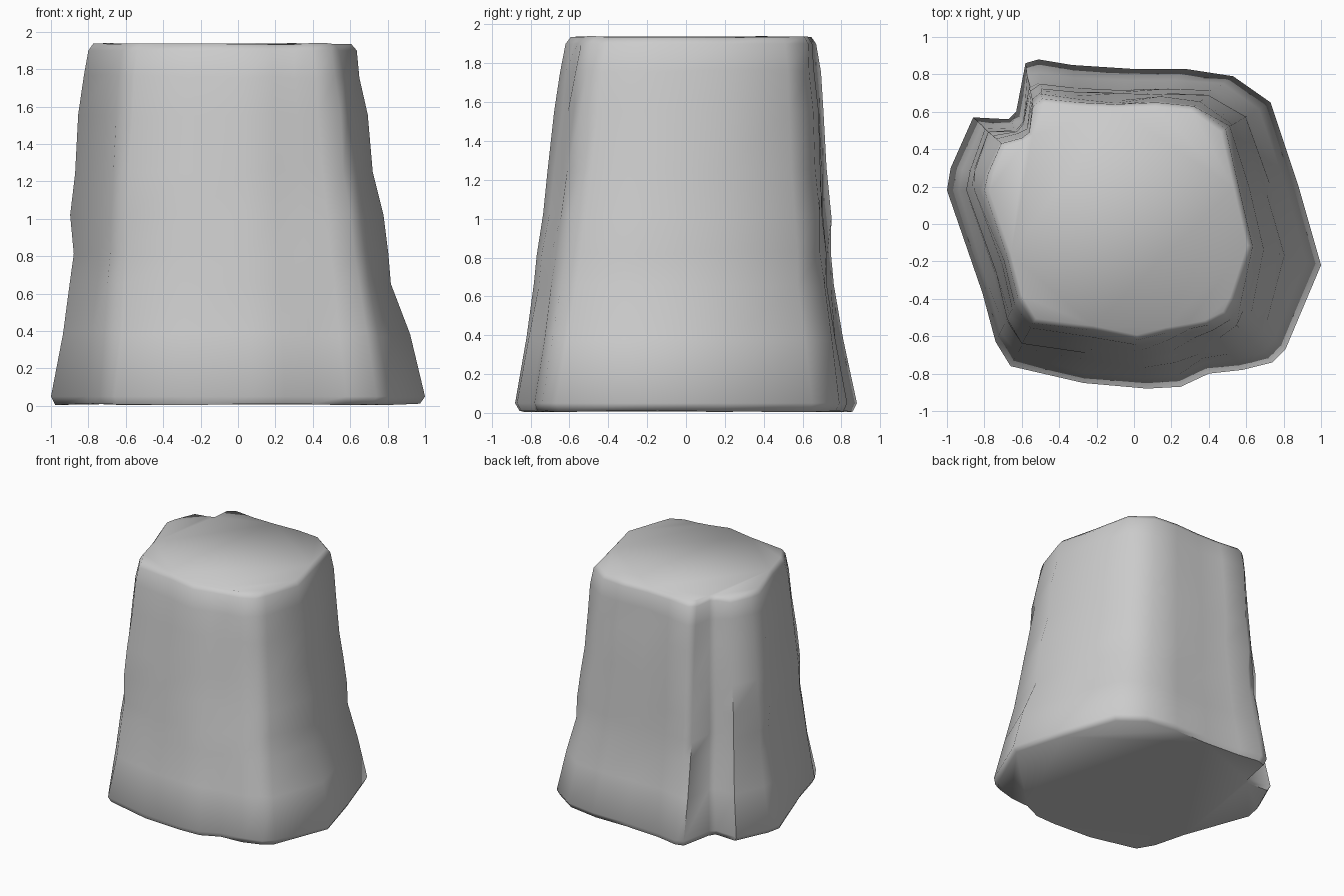
import bpy, bmesh, math, random
from mathutils import Vector

if "Cube" in bpy.data.objects:
    bpy.data.objects.remove(bpy.data.objects["Cube"])

random.seed(4)

# Matching outlines of the stump: foot and crown, counter-clockwise
foot = [(1.0, -.22), (.88, .2), (.73, .65), (.53, .79), (.27, .83), (-.02, .83),
        (-.33, .85), (-.51, .88), (-.58, .86), (-.63, .60), (-.67, .56), (-.86, .57),
        (-.98, .30), (-1.0, .18), (-.81, -.37), (-.74, -.63), (-.66, -.76),
        (-.27, -.85), (.07, -.88), (.25, -.87), (.40, -.80), (.58, -.78),
        (.74, -.74), (.81, -.67)]
crown = [(.635, -.12), (.56, .2), (.49, .51), (.32, .63), (.12, .65), (-.1, .64),
         (-.3, .65), (-.49, .67), (-.54, .63), (-.56, .49), (-.60, .46), (-.71, .43),
         (-.78, .27), (-.80, .18), (-.68, -.17), (-.62, -.40), (-.54, -.53),
         (-.22, -.57), (.02, -.62), (.18, -.58), (.30, -.56), (.40, -.54),
         (.50, -.49), (.54, -.41)]

# Height, then taper fraction towards right, left, front and back
levels = [(.05, 0, 0, 0, 0), (.38, .19, .27, .22, .34), (.66, .48, .45, .35, .55),
          (.82, .54, .56, .46, .64), (1.02, .61, .55, .55, .69), (1.25, .76, .66, .65, .75),
          (1.55, .86, .78, .79, .85), (1.76, .94, .90, .89, .93), (1.90, 1, 1, 1, 1)]


def ring(bm, z, fractions, jitter):
    right, left, front, back = fractions
    verts = []
    for f, c in zip(foot, crown):
        f, c = Vector(f), Vector(c)
        d = f.normalized()
        t = d.x ** 2 * (right if d.x > 0 else left) + d.y ** 2 * (back if d.y > 0 else front)
        p = f.lerp(c, t) + d * random.uniform(-jitter, jitter)
        verts.append(bm.verts.new((p.x, p.y, z + random.uniform(-jitter, jitter))))
    return verts


def worn_rim(bm, source, z, scale):
    centre = sum((v.co for v in source), Vector()) / len(source)
    return [bm.verts.new((centre.x + (v.co.x - centre.x) * scale,
                          centre.y + (v.co.y - centre.y) * scale,
                          z + random.uniform(-.004, .004))) for v in source]


# Lofted stump body with worn rims
bm = bmesh.new()
body = [ring(bm, z, f, .011 if 0 < i < len(levels) - 1 else 0)
        for i, (z, *f) in enumerate(levels)]
rings = ([worn_rim(bm, body[0], .008, .975)] + body
         + [worn_rim(bm, body[-1], 1.936, .96)])
n = len(foot)
for a, b in zip(rings, rings[1:]):
    for i in range(n):
        j = (i + 1) % n
        bm.faces.new((a[i], a[j], b[j], b[i]))

# Flat cut faces
caps = [bm.faces.new(list(reversed(rings[0]))), bm.faces.new(rings[-1])]
bmesh.ops.triangulate(bm, faces=caps)
bmesh.ops.recalc_face_normals(bm, faces=bm.faces)

mesh = bpy.data.meshes.new("stump")
bm.to_mesh(mesh)
bm.free()
stump = bpy.data.objects.new("stump", mesh)
bpy.context.collection.objects.link(stump)
bpy.context.view_layer.objects.active = stump
stump.select_set(True)
bpy.ops.object.shade_smooth_by_angle(angle=math.radians(60))
